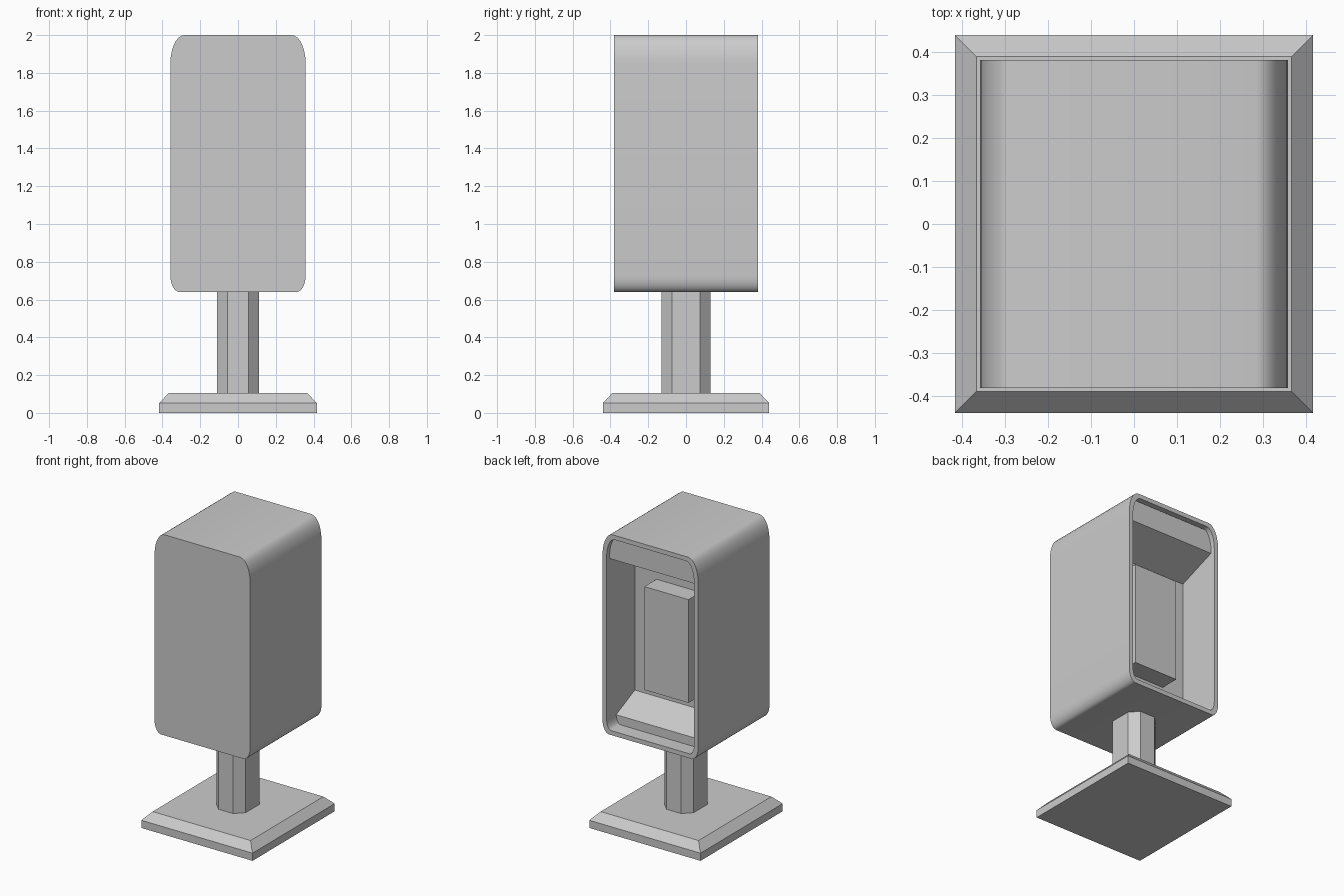
import bpy, bmesh
from math import sin, cos, pi

if "Cube" in bpy.data.objects:
    bpy.data.objects.remove(bpy.data.objects["Cube"])


def finish(name, bm, smooth=False):
    bmesh.ops.recalc_face_normals(bm, faces=bm.faces)
    me = bpy.data.meshes.new(name)
    bm.to_mesh(me)
    bm.free()
    ob = bpy.data.objects.new(name, me)
    bpy.context.collection.objects.link(ob)
    if smooth:
        bpy.context.view_layer.objects.active = ob
        ob.select_set(True)
        bpy.ops.object.shade_smooth_by_angle(angle=0.6)
        ob.select_set(False)
    return ob


def loft(name, rings, smooth=False):
    """Skin a list of equal-length point rings and cap both ends."""
    bm = bmesh.new()
    loops = [[bm.verts.new(p) for p in ring] for ring in rings]
    n = len(loops[0])
    for a, b in zip(loops, loops[1:]):
        for i in range(n):
            j = (i + 1) % n
            bm.faces.new((a[i], a[j], b[j], b[i]))
    bm.faces.new(loops[0])
    bm.faces.new(loops[-1])
    return finish(name, bm, smooth)


def rounded(y, inset, seg=7):
    """Hood outline in the xz plane: taller rounding on top than below."""
    w, top, bottom = 0.358 - inset, 2.0 - inset, 0.64 + inset
    corners = [(1, 1, 0), (-1, 1, 1), (-1, -1, 2), (1, -1, 3)]
    pts = []
    for sx, sz, q in corners:
        rx, rz = (0.075, 0.15) if sz > 0 else (0.05, 0.085)
        rx, rz = rx - inset * 0.5, rz - inset * 0.5
        cx = sx * (w - rx)
        cz = top - rz if sz > 0 else bottom + rz
        for i in range(seg + 1):
            a = (q + i / seg) * pi / 2
            pts.append((cx + rx * cos(a), y, cz + rz * sin(a)))
    return pts


def rect(x, y, z):
    return [(-x, -y, z), (x, -y, z), (x, y, z), (-x, y, z)]


def wedge(name, profile, half):
    """Extrude a yz profile across x."""
    loft(name, [[(x, y, z) for y, z in profile] for x in (-half, half)])


# Bevelled floor plate
loft("base_plate", [rect(0.417, 0.44, 0), rect(0.417, 0.44, 0.052),
                    rect(0.367, 0.39, 0.105)])

# Eight-sided post
octagon = [(0.11, -0.075), (0.11, 0.075), (0.055, 0.13), (-0.055, 0.13),
           (-0.11, 0.075), (-0.11, -0.075), (-0.055, -0.13), (0.055, -0.13)]
loft("post", [[(x, y, z) for x, y in octagon] for z in (0.1, 0.65)])

# Hood: closed front, recessed at the back
loft("hood", [rounded(-0.382, 0), rounded(0.382, 0),
              rounded(0.382, 0.03), rounded(0.08, 0.03)], smooth=True)

# Sloped fillers at the top and bottom of the recess
wedge("upper_canopy", [(0.07, 1.965), (0.35, 1.965), (0.35, 1.815), (0.07, 1.71)], 0.329)
wedge("lower_ledge", [(0.07, 0.665), (0.28, 0.665), (0.28, 0.73), (0.07, 0.825)], 0.329)

# Device box on the recess wall
loft("device_box", [[(x, y, z) for x, z in
                     ((-0.165, 0.915), (0.165, 0.915), (0.165, 1.615), (-0.165, 1.615))]
                    for y in (0.07, 0.21)])
